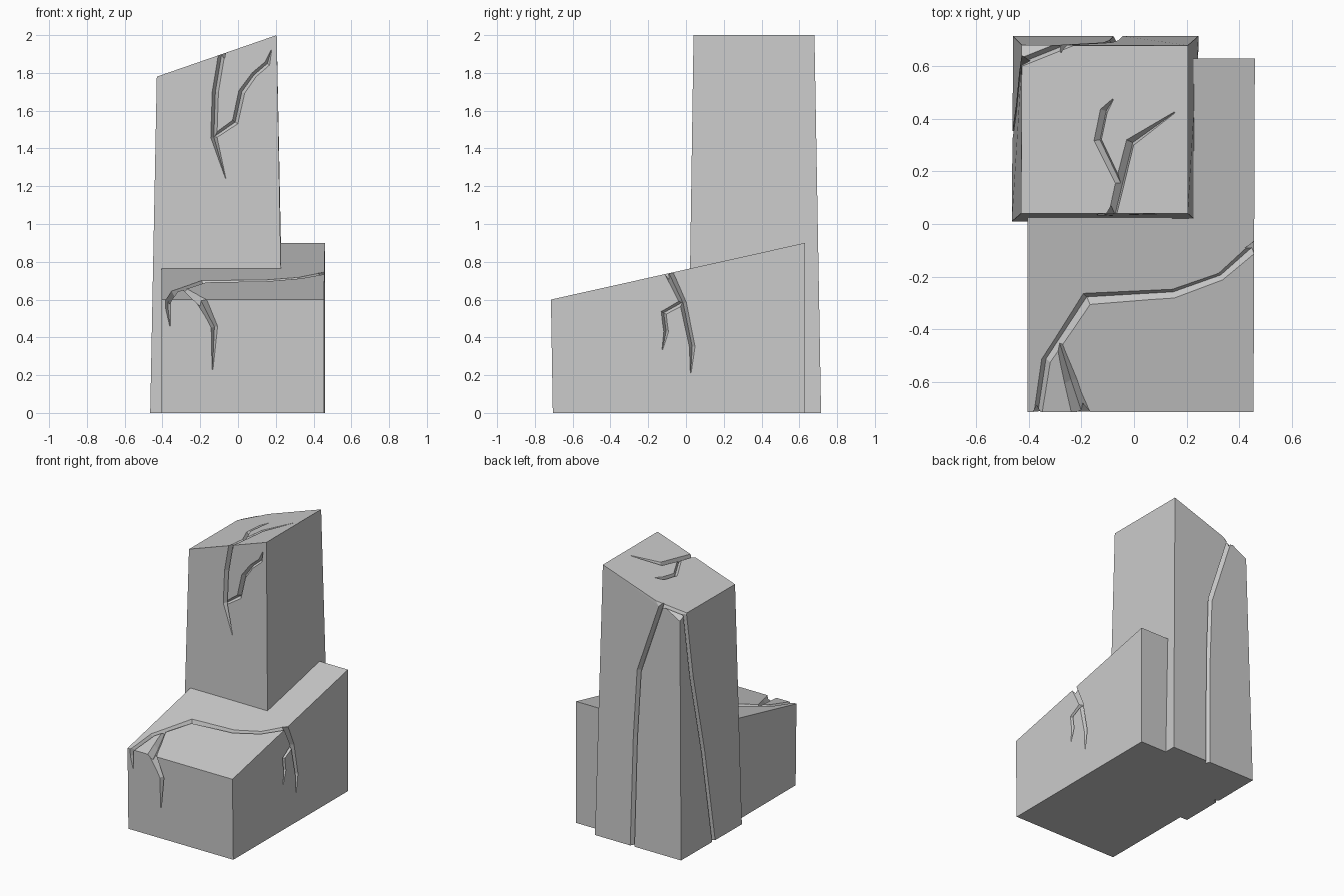
import bpy, bmesh
from mathutils import Vector
from mathutils.geometry import intersect_line_plane

if "Cube" in bpy.data.objects:
    bpy.data.objects.remove(bpy.data.objects["Cube"])


def new_object(name, bm):
    bmesh.ops.recalc_face_normals(bm, faces=bm.faces)
    mesh = bpy.data.meshes.new(name)
    bm.to_mesh(mesh)
    bm.free()
    ob = bpy.data.objects.new(name, mesh)
    bpy.context.collection.objects.link(ob)
    return ob


def hull_block(name, points):
    bm = bmesh.new()
    for p in points:
        bm.verts.new(p)
    res = bmesh.ops.convex_hull(bm, input=bm.verts)
    bmesh.ops.dissolve_limit(bm, angle_limit=0.01, verts=bm.verts, edges=bm.edges)
    return new_object(name, bm)


def carve(block, corners, axis, path, widths, depth=0.035):
    """Cut a V groove along a 2D path laid on the plane through three corners.
    The path leaves out the coordinate of the given axis."""
    a, b, c = (Vector(p) for p in corners)
    n = (b - a).cross(c - a).normalized()
    centre = sum((Vector(p) for p in block.bound_box), Vector()) / 8
    if n.dot(a - centre) < 0:
        n = -n
    step = Vector([1.0 if i == axis else 0.0 for i in range(3)])
    pts = []
    for uv in path:
        co = list(uv)
        co.insert(axis, 0)
        pts.append(intersect_line_plane(Vector(co), Vector(co) + step, a, n))
    bm = bmesh.new()
    rings = []
    for i, p in enumerate(pts):
        tan = Vector()
        if i > 0:
            tan += (p - pts[i - 1]).normalized()
        if i < len(pts) - 1:
            tan += (pts[i + 1] - p).normalized()
        side = tan.cross(n).normalized()
        w = widths[i]
        d = min(depth, w * 0.9)
        h = d * 0.5
        half = w / 2 * (1 + h / d)
        rings.append([bm.verts.new(q) for q in
                      (p + side * half + n * h, p - side * half + n * h, p - n * d)])
    for r, s in zip(rings, rings[1:]):
        for k in range(3):
            bm.faces.new((r[k], r[(k + 1) % 3], s[(k + 1) % 3], s[k]))
    bm.faces.new(rings[0])
    bm.faces.new(rings[-1])
    cutter = new_object("crack_cutter", bm)
    mod = block.modifiers.new("crack", 'BOOLEAN')
    mod.operation = 'DIFFERENCE'
    mod.solver = 'EXACT'
    mod.object = cutter
    cutter.hide_render = True
    bpy.context.view_layer.objects.active = block
    bpy.ops.object.modifier_apply(modifier=mod.name)
    bpy.data.objects.remove(cutter)


# Low block with a top that rises towards the back
L = [(-0.405, -0.705, 0), (0.455, -0.705, 0), (0.46, 0.63, 0), (-0.405, 0.63, 0),
     (-0.405, -0.715, 0.6), (0.455, -0.715, 0.6), (0.46, 0.63, 0.9), (-0.405, 0.63, 0.9)]
low = hull_block("low_block", L)
low_top, low_front, low_right = L[4:7], (L[0], L[1], L[5]), (L[1], L[2], L[6])

# Tall tapered block with a slanted top and a sunken back left corner
T = [(-0.465, 0.01, 0), (0.24, 0.01, 0), (0.245, 0.715, 0), (-0.46, 0.715, 0),
     (-0.43, 0.04, 1.78), (0.205, 0.04, 2.0), (0.205, 0.68, 2.0),
     (-0.427, 0.62, 1.781), (-0.28, 0.68, 1.832), (-0.428, 0.682, 1.75)]
tall = hull_block("tall_block", T)
tall_top, tall_front = T[4:7], (T[0], T[1], T[5])
tall_back, tall_left = (T[2], T[3], T[6]), (T[0], T[3], T[4])

# Cracks in the low block
carve(low, low_top, 2, [(-0.37, -0.75), (-0.335, -0.52), (-0.18, -0.285),
                        (0.15, -0.265), (0.33, -0.2), (0.49, -0.06)],
      [0.03, 0.035, 0.05, 0.035, 0.03, 0.04])
carve(low, low_top, 2, [(-0.285, -0.45), (-0.24, -0.6), (-0.19, -0.75)], [0.02, 0.05, 0.07])
carve(low, low_front, 1, [(-0.22, 0.64), (-0.125, 0.455), (-0.135, 0.23)], [0.06, 0.035, 0.005])
carve(low, low_front, 1, [(-0.37, 0.63), (-0.37, 0.55), (-0.36, 0.46)], [0.03, 0.025, 0.004])
carve(low, low_right, 0, [(-0.105, 0.77), (-0.015, 0.58), (0.033, 0.35), (0.025, 0.21)],
      [0.045, 0.035, 0.03, 0.004])
carve(low, low_right, 0, [(-0.02, 0.585), (-0.118, 0.53), (-0.105, 0.43), (-0.125, 0.335)],
      [0.03, 0.03, 0.025, 0.004])

# Branching cracks on the front and top of the tall block
carve(tall, tall_front, 1, [(-0.08, 1.94), (-0.12, 1.7), (-0.128, 1.46), (-0.065, 1.24)],
      [0.035, 0.035, 0.035, 0.004])
carve(tall, tall_front, 1, [(-0.13, 1.46), (-0.015, 1.54), (0.02, 1.7), (0.085, 1.79),
                            (0.155, 1.85), (0.176, 1.92)],
      [0.025, 0.035, 0.035, 0.03, 0.03, 0.004])
carve(tall, tall_top, 2, [(-0.09, 0.0), (-0.055, 0.15), (-0.015, 0.31), (0.155, 0.425)],
      [0.03, 0.035, 0.035, 0.005])
carve(tall, tall_top, 2, [(-0.055, 0.15), (-0.138, 0.32), (-0.115, 0.43), (-0.08, 0.475)],
      [0.025, 0.03, 0.03, 0.005])

# Long cracks down the back and left sides, joined across the top corner
carve(tall, tall_back, 1, [(-0.29, 1.87), (-0.1, 1.3), (-0.075, 0.8), (-0.06, -0.05)],
      [0.035, 0.035, 0.035, 0.035])
carve(tall, tall_left, 0, [(0.63, 1.83), (0.56, 1.3), (0.44, 0.7), (0.33, -0.05)],
      [0.035, 0.035, 0.035, 0.035])
carve(tall, tall_top, 2, [(-0.47, 0.602), (-0.35, 0.65), (-0.22, 0.702)],
      [0.035, 0.035, 0.035])
